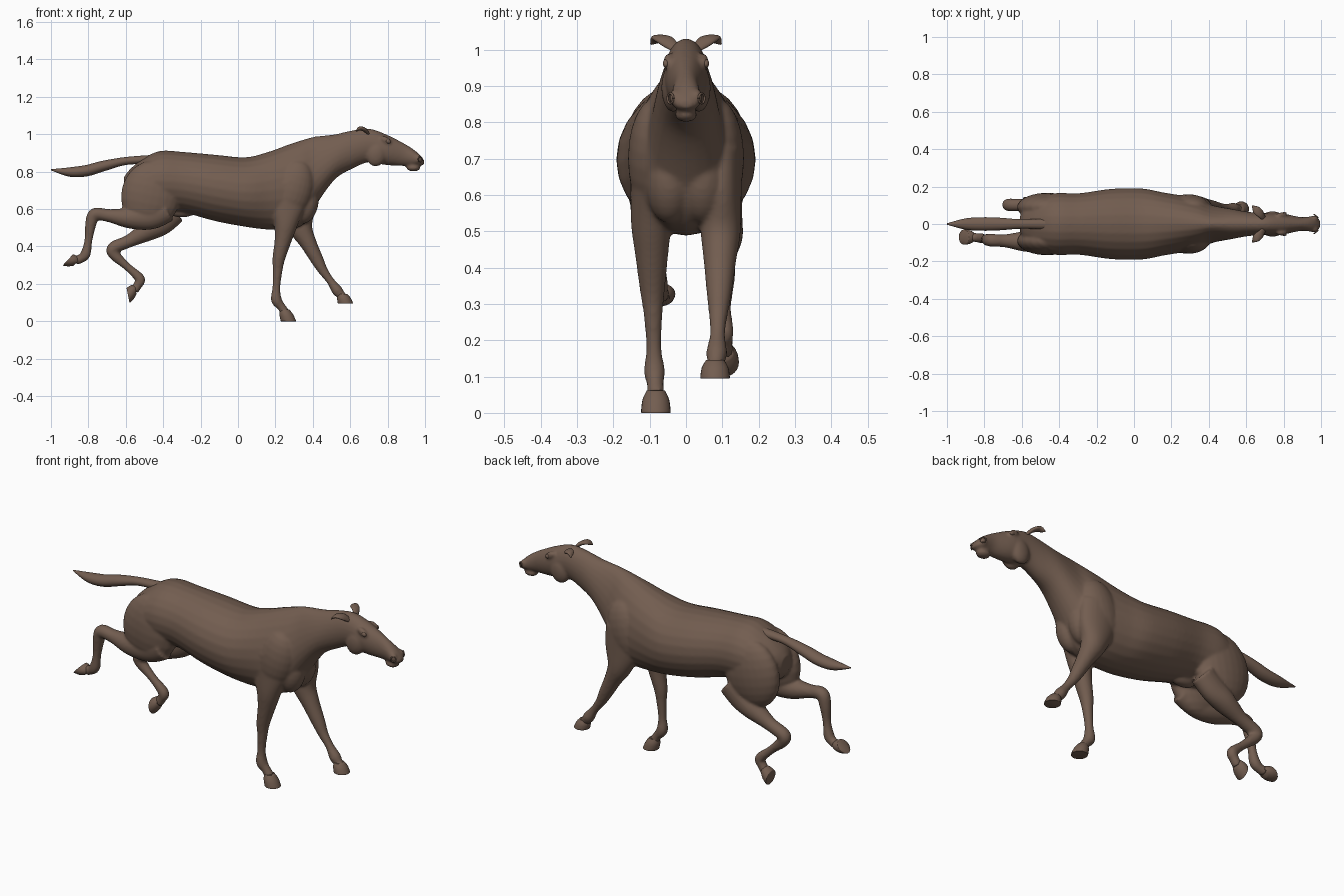
import bpy, bmesh, math
from mathutils import Vector, Matrix

cube = bpy.data.objects.get("Cube")
if cube:
    bpy.data.objects.remove(cube)

coat = bpy.data.materials.new("brown coat")
coat.use_nodes = True
COLOUR = (.17, .11, .08, 1)
coat.diffuse_color = COLOUR
coat.node_tree.nodes["Principled BSDF"].inputs["Base Color"].default_value = COLOUR
SIDES = 24
FORWARD = Vector((1, 0, 0))
DOWN = Vector((0, 0, -1))


def finish(name, bm):
    bmesh.ops.recalc_face_normals(bm, faces=bm.faces)
    mesh = bpy.data.meshes.new(name)
    bm.to_mesh(mesh)
    bm.free()
    mesh.materials.append(coat)
    obj = bpy.data.objects.new(name, mesh)
    bpy.context.collection.objects.link(obj)
    return obj


def select(objects):
    bpy.ops.object.select_all(action='DESELECT')
    for obj in objects:
        obj.select_set(True)
    bpy.context.view_layer.objects.active = objects[0]


def smooth_rows(rows, steps):
    """Pass a smooth spline through rows of numbers."""
    padded = [rows[0]] + rows + [rows[-1]]
    result = []
    for before, start, end, after in zip(padded, padded[1:], padded[2:], padded[3:]):
        for i in range(steps):
            t = i / steps
            result.append([q + t * (r - p + t * (2 * p - 5 * q + 4 * r - s
                           + t * (3 * (q - r) + s - p))) / 2
                           for p, q, r, s in zip(before, start, end, after)])
    return result + [rows[-1]]


def loft(name, rows, axis=None, steps=5):
    """Oval sections (x, y, z, depth, width, crest taper) skinned along a path."""
    rows = smooth_rows(rows, steps)
    centres = [Vector(row[:3]) for row in rows]
    last = len(rows) - 1
    bm = bmesh.new()
    rings = []
    for i, (x, y, z, depth, width, taper) in enumerate(rows):
        along = axis or centres[min(i + 1, last)] - centres[max(i - 1, 0)]
        along = along.normalized()
        side = Vector((0, 1, 0))
        side = (side - along * side.dot(along)).normalized()
        up = along.cross(side)
        ring = []
        for k in range(SIDES):
            sine = math.sin(math.tau * k / SIDES)
            across = width * math.cos(math.tau * k / SIDES) * (1 - taper * sine)
            ring.append(bm.verts.new(centres[i] + side * across + up * depth * sine))
        rings.append(ring)
    for low, high in zip(rings, rings[1:]):
        for k in range(SIDES):
            bm.faces.new((low[k - 1], low[k], high[k], high[k - 1]))
    bm.faces.new(rings[0])
    bm.faces.new(rings[-1])
    return finish(name, bm)


def blob(name, centre, radii, tilt=0):
    bm = bmesh.new()
    place = (Matrix.Translation(centre) @ Matrix.Rotation(tilt, 4, 'Y')
             @ Matrix.Diagonal((*radii, 1)))
    bmesh.ops.create_uvsphere(bm, u_segments=SIDES, v_segments=SIDES // 2,
                              radius=1, matrix=place)
    return finish(name, bm)


def leg(name, high_y, low_y, depths, path):
    """Sections along a path of (x, z), stepping sideways from hip to foot."""
    last = len(path) - 1
    return loft(name, [(x, high_y + (low_y - high_y) * i / last, z,
                        depth, min(depth, .055), 0)
                       for i, ((x, z), depth) in enumerate(zip(path, depths))])


def hoof(name, coronet, sole, facing):
    """Flared cone from the coronet centre to a flat sole."""
    rows = []
    for t in (0, .4, .9, 1):
        size = .025 + .016 * math.sin(2 * t)
        rows.append((*Vector(coronet).lerp(Vector(sole), t), size, size, 0))
    return loft(name, rows, axis=facing, steps=3)


# Trunk, neck and head: x, top, bottom, half width; the neck narrows to its crest
trunk = [
    (-.61, .77, .68, .04), (-.58, .81, .64, .1), (-.52, .86, .61, .14),
    (-.42, .91, .59, .165), (-.29, .905, .58, .165), (-.12, .89, .535, .188),
    (.04, .877, .505, .19), (.16, .905, .49, .168), (.27, .945, .49, .15),
    (.34, .968, .51, .135), (.39, .983, .56, .11), (.43, .99, .64, .095),
    (.52, 1, .76, .08), (.61, 1.02, .815, .065), (.7, 1.03, .85, .058),
    (.79, 1, .835, .057), (.89, .95, .83, .037), (.95, .91, .828, .041),
    (.98, .88, .832, .036), (.995, .86, .84, .02)]
body = [loft("body", [(x, 0, (top + low) / 2, (top - low) / 2, width,
                       .28 * math.exp(-((x - .42) / .17) ** 2))
                      for x, top, low, width in trunk], axis=FORWARD)]

# Legs in a gallop, each from the body to the pastern
fore = (.11, .1, .065, .045, .034, .026, .021, .029, .023, .025)
hind = (.07, .07, .056, .035, .034, .03, .021, .027, .024, .025)
body.append(leg("right_front_leg", -.1, -.083, fore, [
    (.27, .74), (.26, .62), (.255, .52), (.24, .43), (.218, .335),
    (.212, .27), (.205, .18), (.205, .115), (.23, .08), (.25, .05)]))
body.append(leg("left_front_leg", .1, .08, fore, [
    (.3, .72), (.315, .6), (.335, .5), (.375, .42), (.425, .325),
    (.455, .27), (.495, .215), (.53, .165), (.553, .138), (.57, .12)]))
body.append(leg("right_hind_leg", -.1, -.07, hind, [
    (-.38, .6), (-.47, .56), (-.58, .552), (-.69, .565), (-.765, .572),
    (-.787, .52), (-.8, .43), (-.815, .36), (-.84, .335), (-.87, .325)]))
body.append(leg("left_hind_leg", .1, .105, hind, [
    (-.34, .59), (-.41, .53), (-.48, .485), (-.58, .43), (-.665, .392),
    (-.66, .355), (-.59, .29), (-.525, .228), (-.535, .195), (-.555, .165)]))

# Muscle masses and facial forms on both sides
for s in (-1, 1):
    body += [
        blob("thigh", (-.465, .09 * s, .675), (.16, .077, .185), .2),
        blob("shoulder", (.29, .085 * s, .7), (.11, .075, .17), .3),
        blob("breast", (.36, .045 * s, .63), (.07, .065, .11), .2),
        blob("cheek", (.74, .035 * s, .895), (.055, .033, .068), .2),
        blob("brow", (.79, .047 * s, .968), (.032, .016, .018), .5),
        blob("nostril_wing", (.962, .03 * s, .868), (.022, .016, .024), .3)]
body.append(blob("lower_lip", (.938, 0, .82), (.038, .031, .019)))
body.append(blob("sheath", (-.3, 0, .585), (.07, .035, .03)))

# Blend the anatomy into one continuous skin
select(body)
bpy.ops.object.join()
skin = body[0]
remesh = skin.modifiers.new("Blend", 'REMESH')
remesh.mode = 'VOXEL'
remesh.voxel_size = .007
relax = skin.modifiers.new("Relax", 'SMOOTH')
relax.iterations = 7
for modifier in ("Blend", "Relax"):
    bpy.ops.object.modifier_apply(modifier=modifier)
parts = [skin]

# Hooves: the planted ones face down, the hind ones flick backwards
parts.append(hoof("right_front_hoof", (.25, -.083, .062), (.27, -.083, 0), DOWN))
parts.append(hoof("left_front_hoof", (.56, .08, .145), (.575, .08, .095), DOWN))
parts.append(hoof("right_hind_hoof", (-.862, -.07, .315), (-.91, -.07, .328),
                  Vector((-1, 0, .93))))
parts.append(hoof("left_hind_hoof", (-.547, .105, .17), (-.588, .105, .138),
                  Vector((-1, 0, -.2))))

# Tail streaming behind: x, z, thickness
tail = [(-.46, .865, .024), (-.6, .857, .021), (-.72, .83, .028),
        (-.81, .805, .03), (-.9, .798, .025), (-1, .81, .003)]
parts.append(loft("tail", [(x, 0, z, size, size * 1.2, 0) for x, z, size in tail]))

# Ears, eyes and nostril rims
for s, side in ((-1, "right"), (1, "left")):
    ear = [(.695, .03, 1.005, .014), (.675, .056, 1.025, .022),
           (.65, .078, 1.03, .02), (.632, .096, 1.015, .003)]
    parts.append(loft(side + "_ear", [(x, y * s, z, size / 2, size, 0)
                                      for x, y, z, size in ear]))
    parts.append(blob(side + "_eye", (.803, .055 * s, .962), (.014, .009, .011), .4))
    angles = [math.tau * i / 12 for i in range(13)]
    parts.append(loft(side + "_nostril_rim", [
        (.974 + .011 * math.cos(a), s * (.043 - .008 * math.cos(a)),
         .866 + .014 * math.sin(a), .003, .003, 0) for a in angles], steps=1))

select(parts)
bpy.ops.object.shade_smooth_by_angle(angle=math.radians(50))
